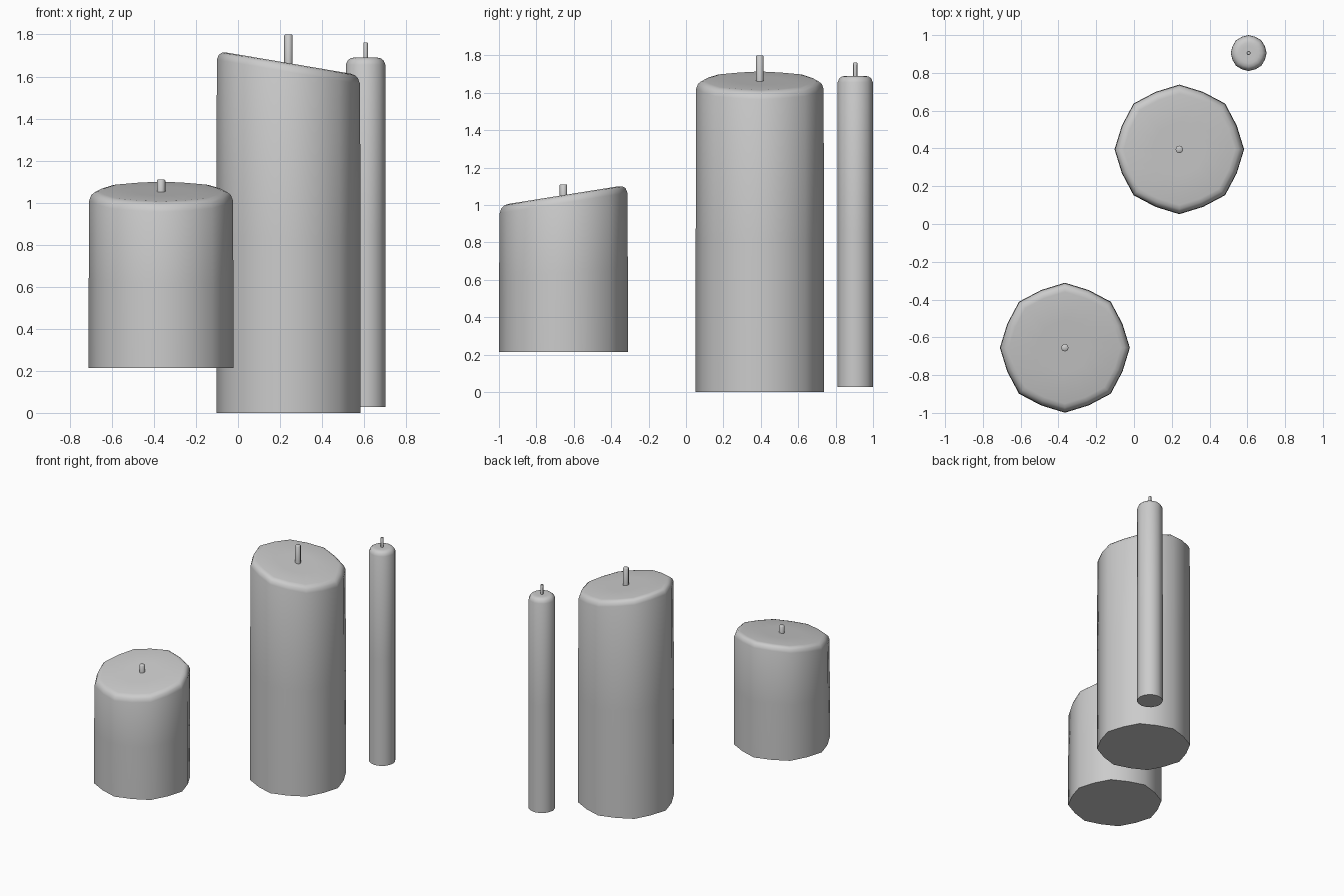
import bpy, bmesh
from math import sin, cos, pi, radians

if "Cube" in bpy.data.objects:
    bpy.data.objects.remove(bpy.data.objects["Cube"])


def loft(name, center, segs, rings, slope=(0, 0), flat=1.0):
    """Closed stack of rings (radius, z, tilt); flat shrinks every second corner."""
    cx, cy = center
    bm = bmesh.new()
    loops = []
    for r, z, tilt in rings:
        loop = []
        for i in range(segs):
            a = 2 * pi * i / segs
            rr = r * (flat if i % 2 else 1.0)
            dx, dy = rr * cos(a), rr * sin(a)
            dz = tilt * (slope[0] * dx + slope[1] * dy)
            loop.append(bm.verts.new((cx + dx, cy + dy, z + dz)))
        loops.append(loop)
    for a, b in zip(loops, loops[1:]):
        for i in range(segs):
            j = (i + 1) % segs
            bm.faces.new((a[i], a[j], b[j], b[i]))
    bm.faces.new(loops[0][::-1])
    bm.faces.new(loops[-1])
    bmesh.ops.recalc_face_normals(bm, faces=bm.faces)
    mesh = bpy.data.meshes.new(name)
    bm.to_mesh(mesh)
    bm.free()
    obj = bpy.data.objects.new(name, mesh)
    bpy.context.collection.objects.link(obj)
    bpy.ops.object.select_all(action='DESELECT')
    obj.select_set(True)
    bpy.context.view_layer.objects.active = obj
    bpy.ops.object.shade_smooth_by_angle(angle=radians(50))
    return obj


def candle(name, center, r, base, top, slope, wick_r, wick_top, rim, segs=16, flat=0.96):
    # wax body with a softened rim and a tilted top
    body = [(r, base, 0), (r, base + 0.5 * (top - base), 0.3),
            (r * 0.993, top - rim, 1), (r - rim * 0.28, top - rim * 0.4, 1),
            (r - rim * 0.65, top - rim * 0.1, 1), (r - rim * 1.15, top, 1),
            (r * 0.4, top, 1)]
    loft(name + "_wax", center, segs, body, slope, flat)
    # wick
    loft(name + "_wick", center, 8,
         [(wick_r, top - 0.01, 0), (wick_r, wick_top - 0.004, 0),
          (wick_r * 0.8, wick_top, 0)])


candle("tall_candle", (0.24, 0.395), 0.343, 0.0, 1.664, (-0.17, 0), 0.02, 1.80, 0.042)
candle("short_candle", (-0.366, -0.655), 0.344, 0.213, 1.053, (0, 0.16), 0.02, 1.11, 0.042)
candle("thin_candle", (0.607, 0.905), 0.095, 0.028, 1.69, (0, 0), 0.011, 1.763, 0.034, flat=0.98)
